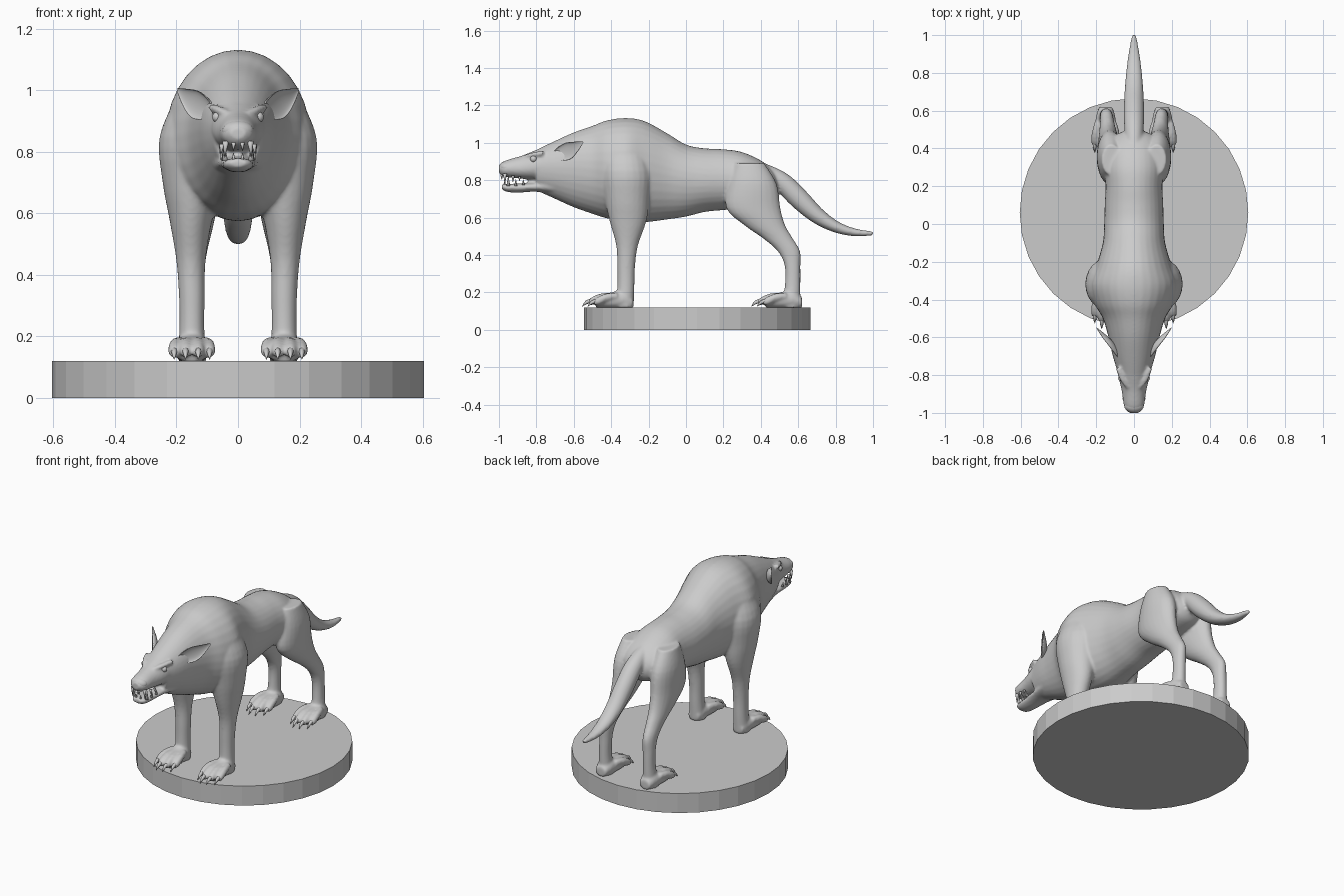
import bpy, bmesh, math
from mathutils import Vector

grey = bpy.data.materials.new("stone grey")
grey.diffuse_color = (0.6, 0.6, 0.6, 1)
X, Y, Z = Vector((1, 0, 0)), Vector((0, 1, 0)), Vector((0, 0, 1))


def spline(pts, steps):
    """Catmull-Rom through tuples of any length."""
    out, n = [], len(pts)
    for i in range(n - 1):
        p0, p1, p2, p3 = pts[max(i - 1, 0)], pts[i], pts[i + 1], pts[min(i + 2, n - 1)]
        for s in range(steps):
            t = s / steps
            out.append([0.5 * (2 * b + (c - a) * t + (2 * a - 5 * b + 4 * c - d) * t * t
                               + (3 * b - a - 3 * c + d) * t ** 3)
                        for a, b, c, d in zip(p0, p1, p2, p3)])
    out.append(list(pts[-1]))
    return out


def loft(bm, stations, frame=None, mirror=False, cup=1, seg=24, steps=4):
    """Skin rings of (x, y, z, half width, half height up[, half height down])."""
    st = spline([s if len(s) == 6 else (*s, s[4]) for s in stations], steps)
    centres = [Vector(s[:3]) for s in st]
    for sx in ((1, -1) if mirror else (1,)):
        rings = []
        for i, (x, y, z, a, up, down) in enumerate(st):
            if frame:
                S, U = frame
            else:
                T = centres[min(i + 1, len(st) - 1)] - centres[max(i - 1, 0)]
                S = T.cross(Z).normalized()
                U = S.cross(T).normalized()
            ring = []
            for k in range(seg):
                c, s = math.cos(math.tau * k / seg), math.sin(math.tau * k / seg)
                c *= cup if c > 0 else 1
                p = centres[i] + S * (a * c) + U * (s * (up if s > 0 else down))
                ring.append(bm.verts.new((p.x * sx, p.y, p.z)))
            rings.append(ring)
        faces = [bm.faces.new((r[k], r[(k + 1) % seg], q[(k + 1) % seg], q[k]))
                 for r, q in zip(rings, rings[1:]) for k in range(seg)]
        faces += [bm.faces.new(rings[0]), bm.faces.new(rings[-1])]
        bmesh.ops.recalc_face_normals(bm, faces=faces)


def slices(rows):
    """(y, top, bottom, half width, height of widest point) -> stations."""
    return [(0, y, m, w, t - m, m - b) for y, t, b, w, m in rows]


def finish(bm, name, smooth=True):
    me = bpy.data.meshes.new(name)
    bm.to_mesh(me)
    bm.free()
    me.materials.append(grey)
    for p in me.polygons:
        p.use_smooth = smooth
    ob = bpy.data.objects.new(name, me)
    bpy.context.collection.objects.link(ob)
    return ob


# round plinth
bm = bmesh.new()
bmesh.ops.create_cone(bm, cap_ends=True, segments=32, radius1=0.605, radius2=0.605, depth=0.12)
bmesh.ops.translate(bm, verts=bm.verts, vec=(0, 0.06, 0.06))
finish(bm, "plinth", False)

# body: overlapping skins fused by a voxel remesh
bm = bmesh.new()
# torso, neck and skull
loft(bm, slices([
    (-.80, .962, .745, .082, .87), (-.70, 1.01, .70, .112, .87), (-.60, 1.055, .655, .135, .87),
    (-.50, 1.09, .62, .165, .86), (-.42, 1.12, .595, .21, .85), (-.32, 1.132, .58, .235, .85),
    (-.22, 1.115, .575, .20, .85), (-.10, 1.05, .59, .165, .83), (0, .99, .605, .158, .81),
    (.10, .97, .63, .155, .80), (.20, .965, .64, .15, .80), (.30, .95, .65, .155, .80),
    (.40, .905, .67, .14, .79), (.46, .855, .69, .11, .78), (.49, .81, .72, .06, .77)]),
    (X, Z), seg=32)
# snout
loft(bm, slices([(-.70, 1.0, .80, .10, .88), (-.80, .962, .80, .085, .87), (-.88, .93, .808, .066, .86),
                 (-.95, .91, .815, .056, .86), (-.98, .897, .82, .046, .86),
                 (-1.0, .88, .84, .025, .86)]), (X, Z))
# lower jaw
loft(bm, slices([(-.70, .80, .72, .085, .765), (-.80, .79, .738, .065, .765), (-.90, .782, .733, .052, .762),
                 (-.96, .78, .738, .046, .762), (-.985, .776, .752, .03, .764)]), (X, Z))
# tail
loft(bm, [(0, .36, .88, .03, .03), (0, .44, .835, .045, .045), (0, .52, .785, .052, .052),
          (0, .60, .705, .054, .055), (0, .70, .612, .05, .044), (0, .80, .551, .042, .031),
          (0, .90, .521, .03, .021), (0, 1.0, .515, .012, .011)])
# front legs with shoulders
loft(bm, [(.13, -.33, 1.0, .06, .09), (.14, -.32, .85, .115, .135), (.147, -.315, .70, .098, .12),
          (.153, -.31, .58, .07, .098), (.153, -.315, .45, .048, .058), (.15, -.32, .33, .042, .047),
          (.15, -.322, .22, .041, .046), (.15, -.33, .12, .048, .05)], (X, Y), True)
# hind legs with haunches
loft(bm, [(.12, .34, .89, .05, .08), (.125, .355, .78, .07, .13), (.13, .36, .65, .066, .145),
          (.135, .42, .56, .055, .11), (.14, .49, .49, .043, .08), (.145, .55, .42, .036, .06),
          (.148, .57, .34, .034, .042), (.15, .57, .23, .034, .042), (.15, .56, .12, .045, .05)],
     (X, Y), True)
# brow ridges
loft(bm, [(.03, -.865, .922, .012, .01), (.06, -.82, .935, .016, .013), (.085, -.76, .945, .014, .012)],
     mirror=True, seg=12)
# paws and toes, front and hind
toes = [(-.05, .03), (-.018, 0), (.018, 0), (.05, .03)]
for oy in (0, .905):
    loft(bm, [(.15, -.285 + oy, .145, .035, .03), (.15, -.34 + oy, .16, .052, .05),
              (.15, -.42 + oy, .152, .058, .04), (.15, -.48 + oy, .14, .05, .022)], (X, Z), True)
    for d, back in toes:
        y = oy + back
        loft(bm, [(.15 + d * .8, y - .40, .18, .02, .02), (.15 + d * 1.05, y - .455, .173, .021, .021),
                  (.15 + d * 1.15, y - .50, .152, .02, .021), (.15 + d * 1.15, y - .52, .138, .01, .01)],
             mirror=True, seg=12)
body = finish(bm, "beast_body")
rm = body.modifiers.new("fuse", 'REMESH')
rm.mode, rm.voxel_size, rm.use_smooth_shade = 'VOXEL', 0.008, True
sm = body.modifiers.new("soften", 'SMOOTH')
sm.factor, sm.iterations = 0.5, 5

# cupped ears
bm = bmesh.new()
loft(bm, [(.085, -.71, .925, .02, .022), (.115, -.67, .942, .03, .04), (.145, -.63, .957, .03, .046),
          (.175, -.59, .98, .02, .028), (.198, -.552, 1.003, .004, .005)], mirror=True, cup=-.45, seg=20)
finish(bm, "ears")

# eyes
bm = bmesh.new()
for sx in (1, -1):
    g = bmesh.ops.create_uvsphere(bm, u_segments=16, v_segments=10, radius=.018)
    bmesh.ops.translate(bm, verts=g["verts"], vec=(sx * .066, -.815, .913))
finish(bm, "eyes")

# nose pad
bm = bmesh.new()
bmesh.ops.create_uvsphere(bm, u_segments=20, v_segments=12, radius=1)
bmesh.ops.scale(bm, verts=bm.verts, vec=(.052, .04, .034))
bmesh.ops.translate(bm, verts=bm.verts, vec=(0, -.96, .868))
finish(bm, "nose")

# teeth: (x, y, root z, tip z, radius)
bm = bmesh.new()
for x, y, z0, z1, r in [(.04, -.968, .835, .782, .011), (.014, -.985, .83, .803, .008),
                        (.052, -.925, .825, .79, .009), (.054, -.89, .82, .795, .008),
                        (.042, -.95, .77, .822, .010), (.014, -.97, .77, .797, .007),
                        (.046, -.91, .77, .805, .008), (.05, -.87, .775, .803, .008)]:
    loft(bm, [(x, y, z0, r, r), (x * 1.08, y, z1, .001, .001)], (X, Y), True, seg=8, steps=2)
finish(bm, "teeth")

# claws
bm = bmesh.new()
for oy in (0, .905):
    for d, back in toes:
        y, x = oy + back, .15 + d * 1.15
        loft(bm, [(x, y - .495, .155, .011, .012), (x, y - .53, .148, .009, .01),
                  (x, y - .555, .125, .001, .001)], mirror=True, seg=8, steps=3)
finish(bm, "claws")
